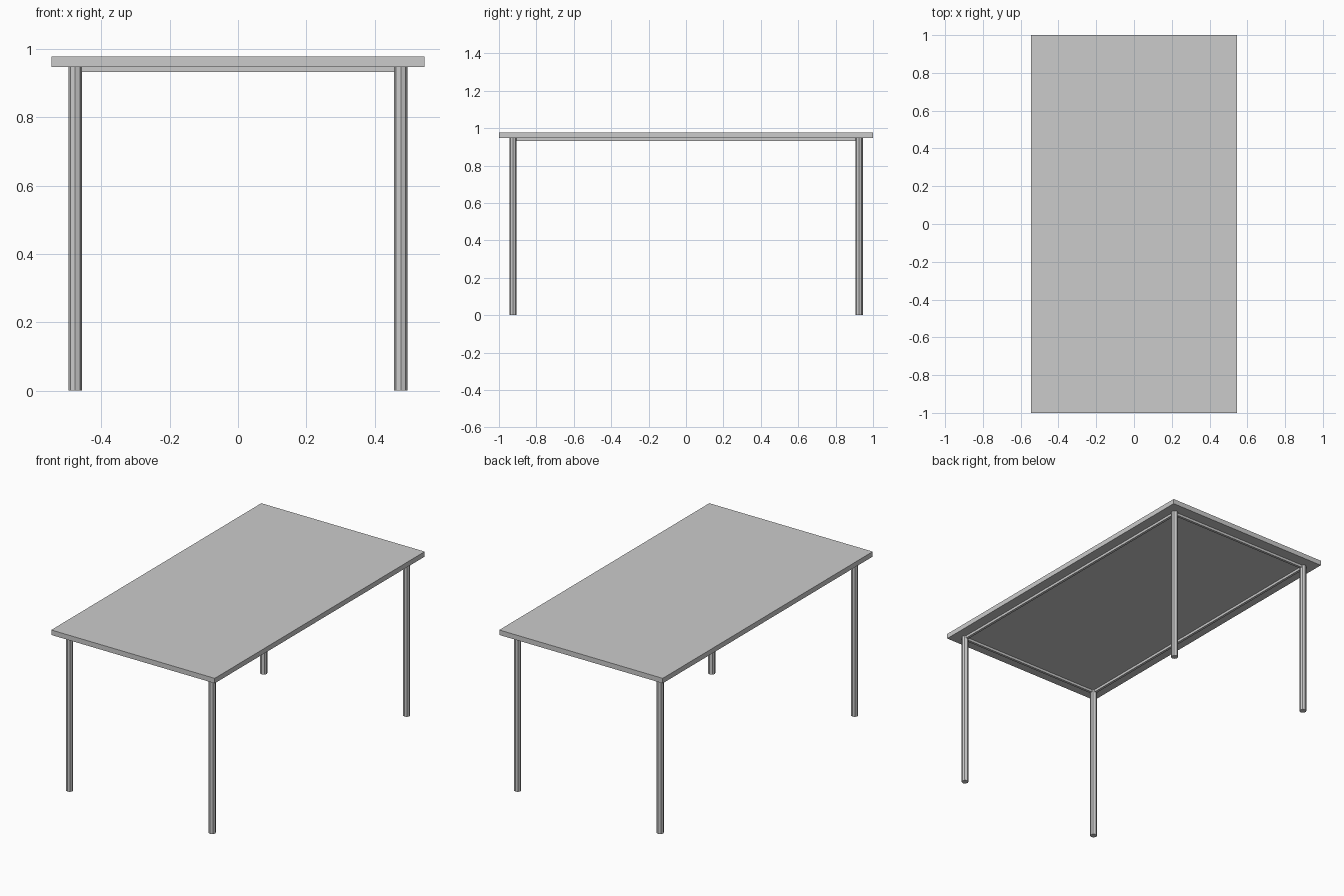
import bpy

if "Cube" in bpy.data.objects:
    bpy.data.objects.remove(bpy.data.objects["Cube"])

TOP_Z, UNDER_Z, RAIL_Z = 0.977, 0.947, 0.932
LEG_X, LEG_Y, LEG_R = 0.476, 0.925, 0.02
RAIL_W = 0.015


def box(name, centre, size):
    bpy.ops.mesh.primitive_cube_add(size=1, location=centre)
    ob = bpy.context.object
    ob.name = name
    ob.scale = size
    bpy.ops.object.transform_apply(location=False, rotation=False, scale=True)
    return ob


# Table top
box("table_top", (0, 0, (TOP_Z + UNDER_Z) / 2), (1.09, 2, TOP_Z - UNDER_Z))

# Tubular legs, one under each corner
for sy, end in ((-1, "front"), (1, "back")):
    for sx, side in ((-1, "left"), (1, "right")):
        bpy.ops.mesh.primitive_cylinder_add(
            vertices=8, radius=LEG_R, depth=UNDER_Z,
            location=(sx * LEG_X, sy * LEG_Y, UNDER_Z / 2))
        bpy.context.object.name = f"{end}_{side}_leg"

# Thin rails joining the legs under the top
rail_mid, rail_h = (UNDER_Z + RAIL_Z) / 2, UNDER_Z - RAIL_Z
for s, end, side in ((-1, "front", "left"), (1, "back", "right")):
    box(f"{end}_rail", (0, s * LEG_Y, rail_mid),
        (2 * (LEG_X - LEG_R * 0.9), RAIL_W, rail_h))
    box(f"{side}_rail", (s * LEG_X, 0, rail_mid),
        (RAIL_W, 2 * (LEG_Y - LEG_R * 0.9), rail_h))
